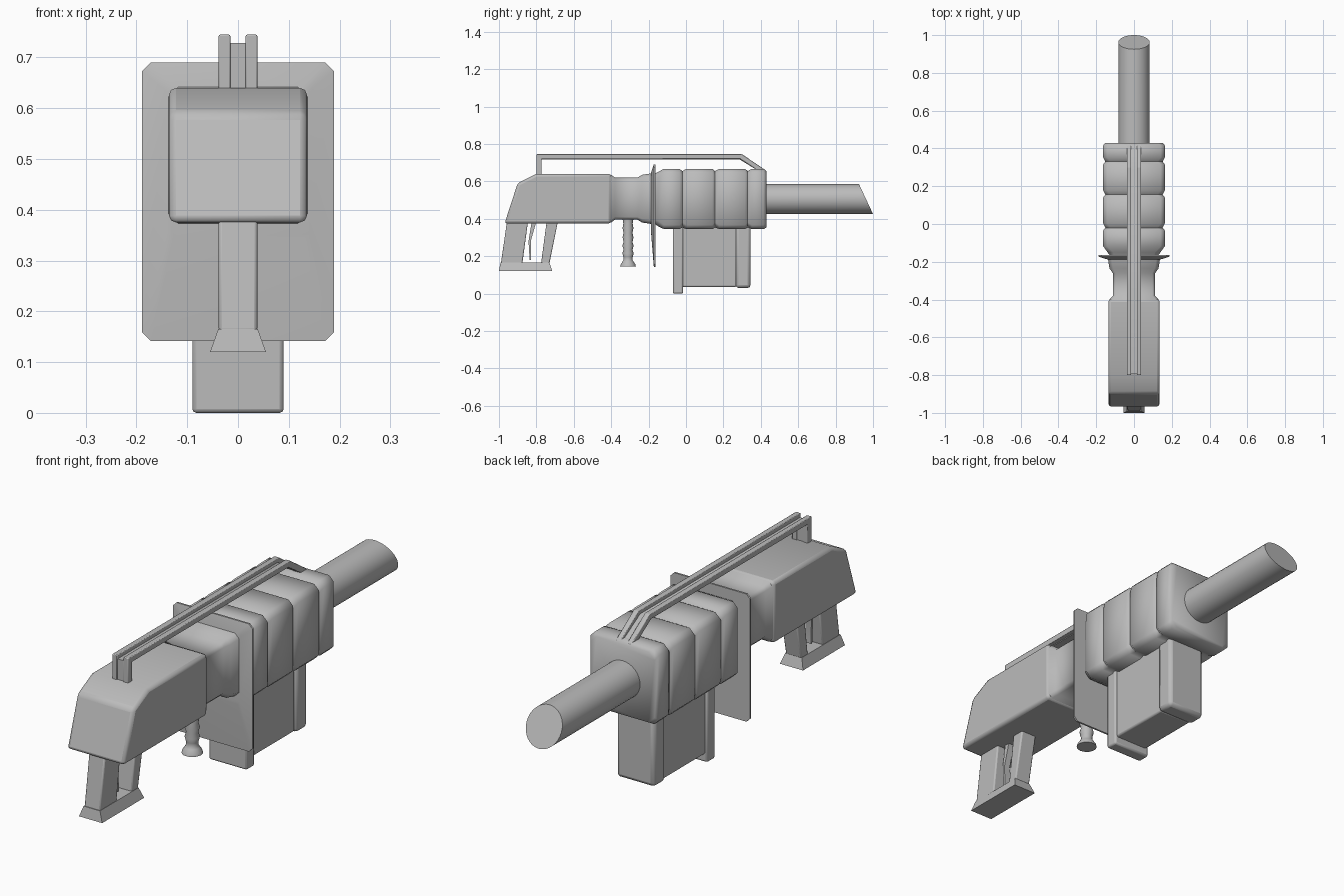
import bpy, bmesh, math

if "Cube" in bpy.data.objects:
    bpy.data.objects.remove(bpy.data.objects["Cube"])

GREY = (0.5, 0.5, 0.5, 1)
metal = bpy.data.materials.new("plain grey")
metal.use_nodes = True
metal.diffuse_color = GREY
metal.node_tree.nodes["Principled BSDF"].inputs["Base Color"].default_value = GREY


def finish(name, bm, bevel=0, angle=40):
    """Turn a bmesh into a shaded object, with an optional rounded edge."""
    bmesh.ops.recalc_face_normals(bm, faces=bm.faces)
    mesh = bpy.data.meshes.new(name)
    bm.to_mesh(mesh)
    bm.free()
    mesh.materials.append(metal)
    ob = bpy.data.objects.new(name, mesh)
    bpy.context.collection.objects.link(ob)
    bpy.ops.object.select_all(action='DESELECT')
    ob.select_set(True)
    bpy.context.view_layer.objects.active = ob
    bpy.ops.object.shade_smooth_by_angle(angle=math.radians(angle))
    if bevel:
        mod = ob.modifiers.new("rounded edges", 'BEVEL')
        mod.width = bevel
        mod.segments = 2
        mod.limit_method = 'ANGLE'
    return ob


def skin(bm, rings):
    """Join closed rings of points and cap both ends."""
    rows = [[bm.verts.new(p) for p in ring] for ring in rings]
    n = len(rows[0])
    for a, b in zip(rows, rows[1:]):
        for i in range(n):
            j = (i + 1) % n
            bm.faces.new((a[i], a[j], b[j], b[i]))
    bm.faces.new(rows[0])
    bm.faces.new(rows[-1])


def side_profile(name, points, x0, x1, bevel=0, foot=None):
    """Extrude a (y, z) outline across x; foot = (height, half width) flares the base."""
    bm = bmesh.new()
    skin(bm, [[(x, y, z) for y, z in points] for x in (x0, x1)])
    if foot:
        for v in bm.verts:
            if v.co.z < foot[0]:
                v.co.x = math.copysign(foot[1], v.co.x)
    return finish(name, bm, bevel)


def loft(name, stations, angle=50):
    """Chamfered rectangles (y, half width, bottom, top, chamfer) joined along y."""
    bm = bmesh.new()
    rings = []
    for y, w, b, t, c in stations:
        half = [(w - c, b), (w, b + c), (w, t - c), (w - c, t)]
        rings.append([(x, y, z) for x, z in half] +
                     [(-x, y, z) for x, z in reversed(half)])
    skin(bm, rings)
    return finish(name, bm, angle=angle)


def block(name, w, y0, y1, z0, z1, bevel):
    return side_profile(name, [(y0, z0), (y1, z0), (y1, z1), (y0, z1)], -w, w, bevel)


# Rear housing and the narrowed neck in front of it
side_profile("rear_housing", [(-0.97, 0.375), (-0.9, 0.59), (-0.8, 0.64),
                              (-0.4, 0.64), (-0.4, 0.375)], -0.136, 0.136, 0.014)
loft("neck", [(-0.42, 0.132, 0.38, 0.636, 0.015), (-0.4, 0.13, 0.38, 0.635, 0.015),
              (-0.38, 0.112, 0.395, 0.62, 0.015), (-0.26, 0.112, 0.395, 0.62, 0.015),
              (-0.235, 0.13, 0.38, 0.635, 0.02), (-0.17, 0.14, 0.37, 0.645, 0.02)])

# Flared shield plate
loft("shield_plate", [(-0.188, 0.14, 0.34, 0.645, 0.012),
                      (-0.172, 0.189, 0.142, 0.69, 0.017),
                      (-0.164, 0.189, 0.142, 0.69, 0.017)], angle=20)

# Ribbed front housing, one swelling per rib
stations = [(-0.17, 0.125, 0.375, 0.64, 0.02), (-0.15, 0.14, 0.36, 0.65, 0.03)]
edges = [-0.14, -0.02, 0.155, 0.33, 0.43]
for a, b in zip(edges, edges[1:]):
    stations += [(a + 0.022, 0.163, 0.345, 0.667, 0.022),
                 (b - 0.014, 0.163, 0.345, 0.667, 0.022),
                 (b, 0.152, 0.353, 0.655, 0.028)]
loft("ribbed_housing", stations)

# Barrel with a slanted muzzle
bm = bmesh.new()
rings = []
for end in (0, 1):
    ring = []
    for i in range(32):
        a = math.tau * i / 32
        s = math.sin(a)
        ring.append((0.083 * math.cos(a), 0.9625 - 0.0375 * s if end else 0.4,
                     0.505 + 0.08 * s))
    rings.append(ring)
skin(bm, rings)
finish("barrel", bm)

# Magazine: rear plate, main box and front block
block("magazine_rear_plate", 0.09, -0.07, -0.015, 0, 0.37, 0.008)
block("magazine_box", 0.08, -0.03, 0.27, 0.035, 0.37, 0.008)
block("magazine_front_block", 0.09, 0.265, 0.345, 0.03, 0.37, 0.016)

# Top rail: two side bars with a sunken floor between them
rail = [(-0.8, 0.63), (-0.8, 0.745), (0.3, 0.745), (0.425, 0.66),
        (0.38, 0.66), (0.29, 0.72), (-0.772, 0.72), (-0.772, 0.63)]
for side, s in (("left", 1), ("right", -1)):
    side_profile("top_rail_" + side, rail, s * 0.015, s * 0.038, 0.003)
side_profile("top_rail_floor", [(-0.795, 0.63), (-0.795, 0.728), (0.29, 0.728),
                                (0.405, 0.66), (0.38, 0.66), (0.285, 0.718),
                                (-0.775, 0.718), (-0.775, 0.63)], -0.016, 0.016)

# Rear grip: back post, front post, flared base and trigger
side_profile("grip_back_post", [(-0.957, 0.385), (-0.99, 0.16), (-0.875, 0.16),
                                (-0.845, 0.385)], -0.038, 0.038, 0.006)
side_profile("grip_front_post", [(-0.745, 0.385), (-0.775, 0.16), (-0.73, 0.16),
                                 (-0.685, 0.385)], -0.038, 0.038, 0.006)
side_profile("grip_base", [(-0.992, 0.165), (-0.73, 0.165), (-0.715, 0.12),
                           (-1.0, 0.12)], -0.039, 0.039, 0, (0.13, 0.055))
side_profile("trigger", [(-0.825, 0.385), (-0.842, 0.28), (-0.836, 0.18),
                         (-0.828, 0.18), (-0.83, 0.28), (-0.8, 0.385)],
             -0.014, 0.014)

# Turned foregrip
profile = [(0.042, 0.145), (0.04, 0.155), (0.03, 0.17), (0.024, 0.18), (0.025, 0.195),
           (0.03, 0.215), (0.024, 0.235), (0.03, 0.255), (0.024, 0.275), (0.029, 0.3),
           (0.024, 0.325), (0.029, 0.35), (0.025, 0.375), (0.03, 0.405)]
bm = bmesh.new()
skin(bm, [[(r * math.cos(math.tau * i / 20), -0.31 + r * math.sin(math.tau * i / 20), z)
           for i in range(20)] for r, z in profile])
finish("foregrip", bm, angle=60)
